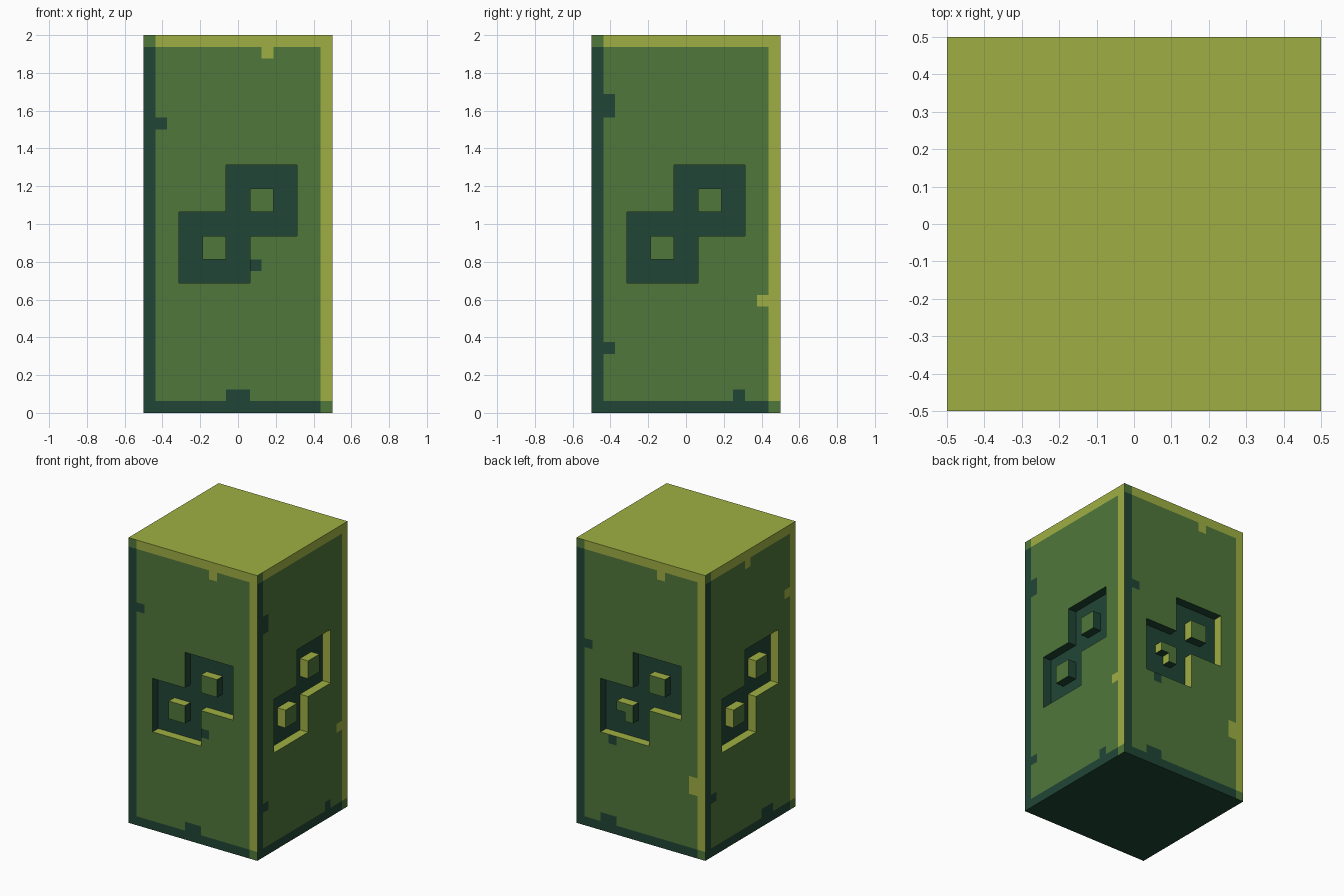
import bpy, bmesh
from mathutils import Vector, Matrix
from math import pi

if "Cube" in bpy.data.objects:
    bpy.data.objects.remove(bpy.data.objects["Cube"])

S = 1 / 16            # module of the carved grid: 16 wide, 32 high
NU, NZ = 16, 32
MID, LIGHT, DARK = 0, 1, 2


def material(name, rgb):
    m = bpy.data.materials.new(name)
    lin = [((c / 255 + 0.055) / 1.055) ** 2.4 for c in rgb]
    m.diffuse_color = (*lin, 1)
    m.use_nodes = True
    m.node_tree.nodes["Principled BSDF"].inputs["Base Color"].default_value = m.diffuse_color
    return m


MATS = [material("moss_green", (80, 119, 59)),
        material("lime_green", (159, 175, 67)),
        material("deep_teal", (33, 69, 54))]


def add_face(bm, pts, normal, mat):
    f = bm.faces.new([bm.verts.new(p) for p in pts])
    f.normal_update()
    if f.normal.dot(Vector(normal)) < 0:
        f.normal_flip()
    f.material_index = mat


def finish(bm, name, turn=0):
    bmesh.ops.remove_doubles(bm, verts=bm.verts, dist=1e-5)
    bm.transform(Matrix.Rotation(turn * pi / 2, 4, 'Z'))
    me = bpy.data.meshes.new(name)
    bm.to_mesh(me)
    bm.free()
    for m in MATS:
        me.materials.append(m)
    bpy.context.collection.objects.link(bpy.data.objects.new(name, me))


def inside(i, j, i0, i1, j0, j1):
    return i0 <= i < i1 and j0 <= j < j1


def carved(i, j):
    """Two overlapping square rings sunk into each side."""
    rings = inside(i, j, 3, 9, 11, 17) or inside(i, j, 7, 13, 15, 21)
    islands = inside(i, j, 5, 7, 13, 15) or inside(i, j, 9, 11, 17, 19)
    return rings and not islands


def border_colour(i, j):
    if (i, j) in ((0, NZ - 1), (NU - 1, 0)):
        return MID
    if i == 0 or j == 0:
        return DARK
    if i == NU - 1 or j == NZ - 1:
        return LIGHT
    return MID


def side_panel(name, turn, light, dark, chipped=()):
    bm = bmesh.new()
    deep = lambda i, j: carved(i, j) or (i, j) in chipped

    def P(i, j, d):
        return Vector((i * S - 0.5, -0.5 + d * S, j * S))

    for i in range(NU):
        for j in range(NZ):
            d = int(deep(i, j))
            col = border_colour(i, j)
            if d or (i, j) in dark:
                col = DARK
            elif (i, j) in light:
                col = LIGHT
            add_face(bm, [P(i, j, d), P(i + 1, j, d), P(i + 1, j + 1, d), P(i, j + 1, d)],
                     (0, -1, 0), col)
            if not d:
                continue
            # walls of the recess: lime when facing up or left, teal otherwise
            for di, dj, a, b in ((1, 0, (1, 0), (1, 1)), (-1, 0, (0, 0), (0, 1)),
                                 (0, 1, (0, 1), (1, 1)), (0, -1, (0, 0), (1, 0))):
                if deep(i + di, j + dj):
                    continue
                a, b = (i + a[0], j + a[1]), (i + b[0], j + b[1])
                add_face(bm, [P(*a, 0), P(*b, 0), P(*b, 1), P(*a, 1)], (-di, 0, -dj),
                         LIGHT if di == 1 or dj == -1 else DARK)
    finish(bm, name, turn)


# four carved sides, each with its own worn spots along the border
side_panel("front_side", 0, light={(10, 30)},
           dark={(1, 24), (9, 12), (7, 1), (8, 1)})
side_panel("right_side", 1, light={(14, 9)},
           dark={(1, 25), (1, 26), (1, 5), (12, 1)})
side_panel("back_side", 2, light={(10, 30), (14, 7), (14, 8)},
           dark={(1, 20), (4, 10), (3, 1), (4, 1)}, chipped={(5, 13)})
side_panel("left_side", 3, light={(7, 30), (14, 24)},
           dark={(1, 6), (10, 1), (11, 1)})

# plain top and bottom
for name, z, nz, col in (("top_cap", 2, 1, LIGHT), ("bottom_cap", 0, -1, DARK)):
    bm = bmesh.new()
    add_face(bm, [(-.5, -.5, z), (.5, -.5, z), (.5, .5, z), (-.5, .5, z)], (0, 0, nz), col)
    finish(bm, name)
